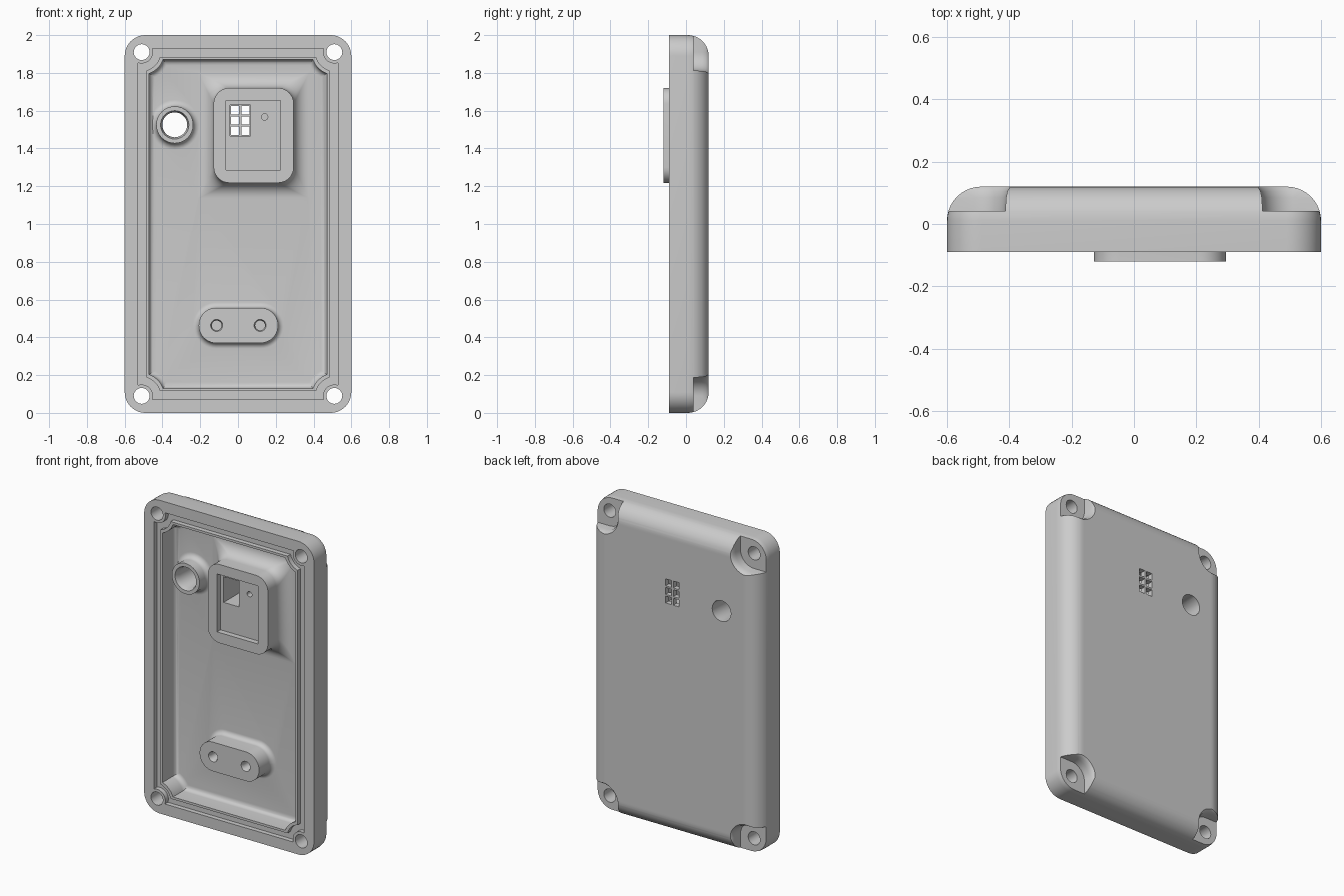
import bpy, bmesh
from math import sin, cos, pi, radians, acos, asin

cube = bpy.data.objects.get("Cube")
if cube:
    bpy.data.objects.remove(cube, do_unlink=True)

grey = bpy.data.materials.new("plain grey")
grey.use_nodes = True
grey.diffuse_color = (0.6, 0.6, 0.6, 1)
grey.node_tree.nodes["Principled BSDF"].inputs["Base Color"].default_value = (0.6, 0.6, 0.6, 1)

MID = 1.0                  # height of the case centre
SCREW_X, SCREW_Z = 0.51, 0.91
FLOOR, BACK, RIM = 0.04, 0.12, -0.09
QUADS = [(1, 1), (-1, 1), (-1, -1), (1, -1)]


def arc(cx, cz, r, a0, a1, n):
    return [(cx + r * cos(a0 + (a1 - a0) * i / n), cz + r * sin(a0 + (a1 - a0) * i / n))
            for i in range(n + 1)]


def rounded(cx, cz, hx, hz, r, n=10):
    """Rounded rectangle in x and z."""
    pts = []
    for k, (sx, sz) in enumerate(QUADS):
        pts += arc(cx + sx * (hx - r), cz + sz * (hz - r), r, k * pi / 2, (k + 1) * pi / 2, n)
    return pts


def notched(inset, r):
    """Rectangle whose corners are bitten out around the screw holes."""
    hx, hz = 0.6 - inset, 1.0 - inset
    a0 = -acos((hx - SCREW_X) / r)
    a1 = -pi - asin((hz - SCREW_Z) / r)
    bite = arc(SCREW_X, SCREW_Z, r, a0, a1, 14)
    pts = []
    for sx, sz in QUADS:
        corner = [(sx * x, MID + sz * z) for x, z in bite]
        pts += corner if sx * sz > 0 else corner[::-1]
    return pts


def loft(name, rings):
    """Closed solid through (y, outline) rings."""
    bm = bmesh.new()
    loops = [[bm.verts.new((x, y, z)) for x, z in pts] for y, pts in rings]
    n = len(loops[0])
    for a, b in zip(loops, loops[1:]):
        for i in range(n):
            bm.faces.new((a[i], a[(i + 1) % n], b[(i + 1) % n], b[i]))
    bm.faces.new(loops[0])
    bm.faces.new(loops[-1][::-1])
    bmesh.ops.recalc_face_normals(bm, faces=bm.faces)
    mesh = bpy.data.meshes.new(name)
    bm.to_mesh(mesh)
    bm.free()
    mesh.materials.append(grey)
    ob = bpy.data.objects.new(name, mesh)
    bpy.context.collection.objects.link(ob)
    return ob


def prism(name, pts, y0, y1):
    return loft(name, [(y0, pts), (y1, pts)])


def circle(cx, cz, r, n=32):
    return arc(cx, cz, r, 0, 2 * pi, n)[:-1]


def combine(target, tool, operation):
    mod = target.modifiers.new(operation.lower(), 'BOOLEAN')
    mod.operation, mod.solver, mod.object = operation, 'EXACT', tool
    bpy.context.view_layer.objects.active = target
    bpy.ops.object.modifier_apply(modifier=mod.name)
    bpy.data.objects.remove(tool, do_unlink=True)


def cut(tool):
    combine(case, tool, 'DIFFERENCE')


def add(tool):
    combine(case, tool, 'UNION')


def base_flare(width, outline, steps=8):
    """Rings of a concave fillet that spreads out onto the floor."""
    rings = []
    for i in range(steps + 1):
        a = pi / 2 * i / steps
        rings.append((FLOOR - width + width * sin(a), outline(width * (1 - cos(a)))))
    return rings + [(FLOOR + 0.02, outline(width))]


# Outer body with a round back edge
R = 0.11
rings = [(RIM, rounded(0, MID, 0.6, 1.0, R))]
for i in range(11):
    a = pi / 2 * i / 10
    inset = R * (1 - cos(a))
    rings.append((BACK - R + R * sin(a),
                  rounded(0, MID, 0.6 - inset, 1 - inset, max(R - inset, 0.006))))
case = loft("case_shell", rings)

# Sealing groove around a thin lip
groove = prism("groove_cutter", notched(0.07, 0.06), -0.2, -0.06)
combine(groove, prism("groove_core", notched(0.115, 0.1), -0.3, 0.0), 'DIFFERENCE')
cut(groove)

# Cavity with a round floor edge
rings = [(-0.2, notched(0.13, 0.12))]
F = 0.03
for i in range(7):
    a = pi / 2 * i / 6
    inset = F * (1 - cos(a))
    rings.append((FLOOR - F + F * sin(a), notched(0.13 + inset, 0.12 + inset)))
cut(loft("cavity_cutter", rings))


# Sensor boss with a wide flared foot
def boss_outline(grow):
    return rounded(0.083, 1.469, 0.212 + grow, 0.251 + grow, 0.083 - grow)


add(loft("sensor_boss", [(-0.12, boss_outline(0))] + base_flare(0.08, boss_outline)))

# Round tube and two-hole mounting pad
TUBE = (-0.335, 1.525)
add(loft("tube_boss", [(-0.05, circle(*TUBE, 0.098))]
         + base_flare(0.035, lambda g: circle(*TUBE, 0.098 + g))))
add(loft("mounting_pad", [(-0.09, rounded(0.002, 0.463, 0.21, 0.093, 0.092))]
         + base_flare(0.03, lambda g: rounded(0.002, 0.463, 0.21 + g, 0.093 + g, 0.092 + g))))

# Corner screw recesses with flared walls, and through holes
for sx, sz in QUADS:
    def recess(r):
        pts = [(0.75, SCREW_Z - r)] + arc(SCREW_X, SCREW_Z, r, -pi / 2, -pi, 12)
        pts += [(SCREW_X - r, 1.15), (0.75, 1.15)]
        return [(sx * x, MID + sz * z) for x, z in pts]
    cut(loft("recess_cutter", [(0.041, recess(0.097)), (0.085, recess(0.1)),
                               (0.105, recess(0.104)), (0.115, recess(0.11)),
                               (0.125, recess(0.12))]))
    cut(prism("screw_hole", circle(sx * SCREW_X, MID + sz * SCREW_Z, 0.042), -0.3, 0.3))

# Tube bore, tapered at the mouth
cut(loft("tube_bore", [(-0.06, circle(*TUBE, 0.078)), (-0.02, circle(*TUBE, 0.066)),
                       (0.3, circle(*TUBE, 0.066))]))

# Pad screw holes
for sx in (-1, 1):
    x = 0.002 + sx * 0.115
    cut(loft("pad_hole", [(-0.1, circle(x, 0.463, 0.036)), (-0.075, circle(x, 0.463, 0.026)),
                          (0.03, circle(x, 0.463, 0.026))]))


# Sensor seat, pin hole, deep window and its grille
def box_outline(cx, cz, hx, hz):
    return [(cx - hx, cz - hz), (cx + hx, cz - hz), (cx + hx, cz + hz), (cx - hx, cz + hz)]


cut(prism("sensor_seat", box_outline(0.081, 1.47, 0.145, 0.185), -0.3, -0.085))
cut(prism("pin_hole", circle(0.141, 1.567, 0.017, 20), -0.3, -0.03))
cut(prism("sensor_window", box_outline(0.012, 1.548, 0.054, 0.082), -0.3, 0.085))
for col in (-1, 1):
    for row in (-1, 0, 1):
        cut(prism("grille_slot", box_outline(0.012 + col * 0.027, 1.548 + row * 0.055, 0.021, 0.022),
                  0, 0.3))

# Smooth curves, crisp edges
bpy.ops.object.select_all(action='DESELECT')
case.select_set(True)
bpy.context.view_layer.objects.active = case
bpy.ops.object.shade_smooth_by_angle(angle=radians(30))
